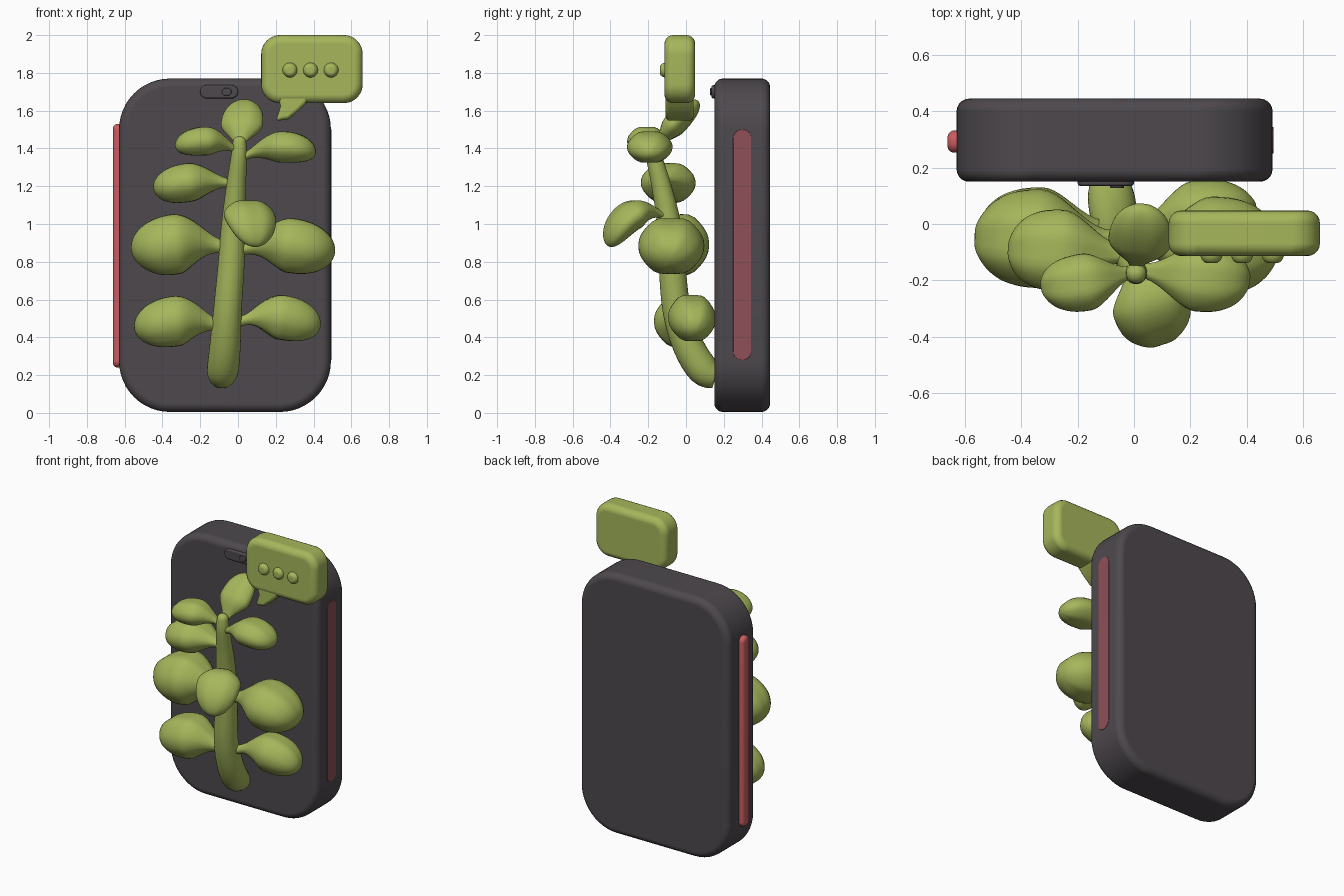
import bpy, bmesh, math
from mathutils import Vector

old = bpy.data.objects.get("Cube")
if old:
    bpy.data.objects.remove(old, do_unlink=True)


def material(name, rgb):
    m = bpy.data.materials.new(name)
    m.use_nodes = True
    m.diffuse_color = (*rgb, 1)
    m.node_tree.nodes["Principled BSDF"].inputs["Base Color"].default_value = (*rgb, 1)
    return m


CHARCOAL = material("charcoal", (0.075, 0.066, 0.074))
GREEN = material("leaf green", (0.38, 0.47, 0.105))
RED = material("coral red", (0.58, 0.11, 0.12))
MUTED = material("muted red", (0.27, 0.08, 0.095))


def finish(name, bm, mat):
    bmesh.ops.recalc_face_normals(bm, faces=bm.faces[:])
    for f in bm.faces:
        f.smooth = True
    mesh = bpy.data.meshes.new(name)
    bm.to_mesh(mesh)
    bm.free()
    mesh.materials.append(mat)
    ob = bpy.data.objects.new(name, mesh)
    bpy.context.collection.objects.link(ob)
    return ob


def soften(ob, width):
    mod = ob.modifiers.new("soft rim", 'BEVEL')
    mod.width, mod.segments = width, 5
    mod.limit_method, mod.angle_limit = 'ANGLE', math.radians(40)
    mod.harden_normals = True


def rounded_box(name, lo, hi, axis, corner, rim, mat):
    """Box with large corners around one axis and a soft rim."""
    lo, hi = Vector(lo), Vector(hi)
    bm = bmesh.new()
    bmesh.ops.create_cube(bm, size=1)
    for v in bm.verts:
        v.co = (lo + hi) / 2 + v.co * (hi - lo)
    edges = [e for e in bm.edges
             if abs((e.verts[0].co - e.verts[1].co).normalized()[axis]) > 0.9]
    bmesh.ops.bevel(bm, geom=edges, offset=corner, segments=12, profile=0.5,
                    affect='EDGES')
    soften(finish(name, bm, mat), rim)


def loft(name, rings, side, mat, ripple=0.0, n=32):
    """Skin of oval rings (centre, half width, half height) along a path."""
    bm = bmesh.new()
    loops = []
    for i, (c, w, h) in enumerate(rings):
        a, b = rings[max(i - 1, 0)][0], rings[min(i + 1, len(rings) - 1)][0]
        up = side.cross(b - a).normalized()
        loop = []
        for k in range(n):
            t = math.tau * k / n
            lift = h * math.sin(t) * (1 + ripple * math.cos(6 * t))
            loop.append(bm.verts.new(c + side * w * math.cos(t) + up * lift))
        loops.append(loop)
    for p, q in zip(loops, loops[1:]):
        for k in range(n):
            bm.faces.new((p[k], p[(k + 1) % n], q[(k + 1) % n], q[k]))
    bm.faces.new(loops[0])
    bm.faces.new(loops[-1])
    finish(name, bm, mat)


def bezier(p, q, r, t):
    return p * (1 - t) ** 2 + q * 2 * t * (1 - t) + r * t * t


def leaf(name, base, bend, tip, w, h):
    p, q, r = Vector(base), Vector(bend), Vector(tip)
    side = (r - p).cross(Vector((0, 0, 1))).normalized()
    rings = []
    for i in range(33):
        t = math.sin(i / 32 * math.pi / 2)          # finer rings at the tip
        grow = min(max(t - 0.06, 0) / 0.46, 1)
        f = 0.22 + 0.78 * grow * grow * (3 - 2 * grow)
        if t > 0.52:
            f = max(1 - ((t - 0.52) / 0.48) ** 2.5, 0.0004) ** 0.5
        rings.append((bezier(p, q, r, t), w * f, h * f))
    loft(name, rings, side, GREEN, ripple=0.04)


# Handheld case with its side strips and front slot
rounded_box("case", (-0.63, 0.15, 0.005), (0.492, 0.445, 1.77), 1, 0.27, 0.045, CHARCOAL)
rounded_box("right_side_bar", (-0.662, 0.253, 0.24), (-0.61, 0.332, 1.53), 0, 0.036, 0.024, RED)
rounded_box("left_side_strip", (0.487, 0.25, 0.28), (0.495, 0.345, 1.5), 0, 0.045, 0.002, MUTED)
rounded_box("front_slot", (-0.2, 0.135, 1.665), (0, 0.17, 1.735), 1, 0.034, 0.01, CHARCOAL)
rounded_box("slot_lens", (-0.085, 0.127, 1.68), (-0.035, 0.15, 1.72), 1, 0.019, 0.005, CHARCOAL)

# Speech bubble with tail and three dots
rounded_box("speech_bubble", (0.123, -0.114, 1.64), (0.66, 0.048, 2.0), 1, 0.1, 0.045, GREEN)
bm = bmesh.new()
outline = [(0.2, 1.7), (0.225, 1.625), (0.2, 1.545), (0.27, 1.555),
           (0.32, 1.6), (0.36, 1.64), (0.4, 1.7)]
face = bm.faces.new([bm.verts.new((x, -0.108, z)) for x, z in outline])
ext = bmesh.ops.extrude_face_region(bm, geom=[face])
for v in ext["geom"]:
    if isinstance(v, bmesh.types.BMVert):
        v.co.y = 0.04
soften(finish("bubble_tail", bm, GREEN), 0.02)
for i in range(3):
    bm = bmesh.new()
    bmesh.ops.create_uvsphere(bm, u_segments=24, v_segments=16, radius=0.04)
    for v in bm.verts:
        v.co += Vector((0.275 + 0.109 * i, -0.105, 1.815))
        v.co.y = max(v.co.y, -0.138)                # flattened front
    finish(f"bubble_dot_{i + 1}", bm, GREEN)

# Tapered, leaning stem with rounded ends
stem = [(-0.085, 0.16, 0.195, 0.068), (-0.08, 0.09, 0.23, 0.084), (-0.068, 0.01, 0.36, 0.082),
        (-0.055, -0.05, 0.55, 0.075), (-0.035, -0.075, 0.8, 0.07), (-0.025, -0.09, 1.0, 0.063),
        (-0.01, -0.13, 1.2, 0.052), (0.005, -0.17, 1.36, 0.042), (0.008, -0.175, 1.43, 0.036)]
rings = []
for i in range(len(stem) - 1):
    a, b, c, d = (Vector(stem[min(max(i + k, 0), len(stem) - 1)]) for k in (-1, 0, 1, 2))
    for j in range(4):
        t = j / 4
        p = b + (c - a) * t / 2 + (a * 2 - b * 5 + c * 4 - d) * t * t / 2 \
            + (b * 3 - a - c * 3 + d) * t ** 3 / 2
        rings.append((p.xyz, p.w, p.w))
end = Vector(stem[-1])
for k in range(6):
    t = k / 5 * 1.5
    r = end.w * math.cos(t)
    rings.append((end.xyz + Vector((0, 0, end.w * math.sin(t))), r, r))
loft("stem", rings, Vector((1, 0, 0)), GREEN)

# Plump leaves: base, bend, tip, half width, half height
leaf("lower_right_leaf", (-0.07, -0.02, 0.45), (-0.33, -0.02, 0.545), (-0.535, -0.02, 0.41), 0.15, 0.138)
leaf("lower_left_leaf", (0.0, -0.02, 0.48), (0.22, 0.04, 0.56), (0.425, 0.05, 0.43), 0.125, 0.122)
leaf("middle_right_leaf", (-0.05, -0.06, 0.87), (-0.34, -0.05, 0.95), (-0.545, -0.05, 0.81), 0.175, 0.165)
leaf("middle_left_leaf", (0.0, -0.07, 0.86), (0.28, -0.08, 0.94), (0.5, -0.08, 0.81), 0.175, 0.15)
leaf("upper_right_leaf", (-0.01, -0.11, 1.21), (-0.27, -0.09, 1.255), (-0.44, -0.09, 1.165), 0.145, 0.106)
leaf("top_right_leaf", (0.01, -0.165, 1.38), (-0.17, -0.215, 1.49), (-0.325, -0.225, 1.395), 0.102, 0.078)
leaf("top_left_leaf", (0.0, -0.16, 1.34), (0.24, -0.2, 1.465), (0.405, -0.2, 1.36), 0.12, 0.085)
leaf("crown_leaf", (0.005, -0.16, 1.4), (0.02, -0.08, 1.52), (0.035, 0.065, 1.65), 0.112, 0.062)
leaf("front_leaf", (-0.01, -0.09, 1.03), (0.07, -0.31, 1.145), (0.095, -0.405, 0.88), 0.138, 0.078)
